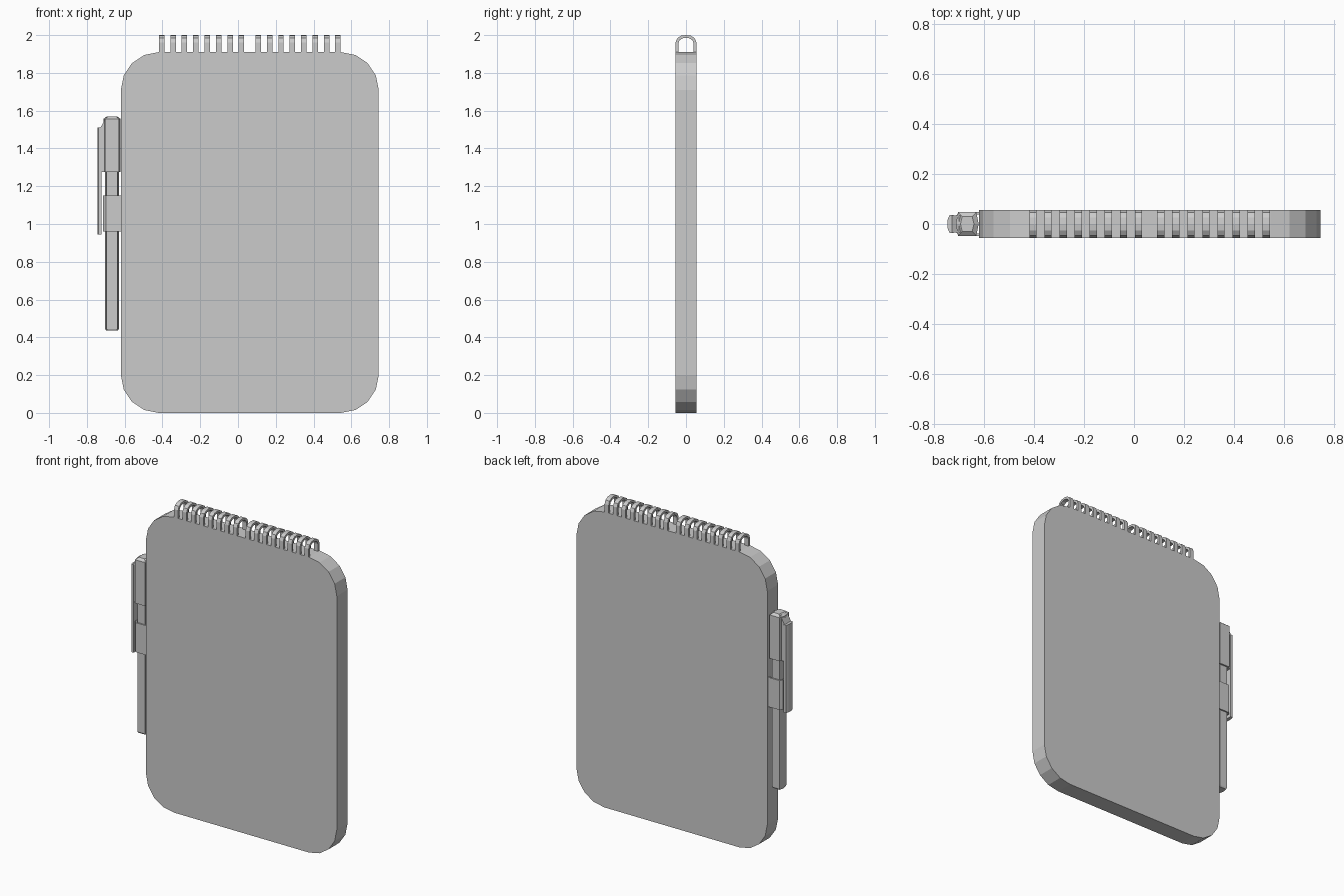
import bpy, bmesh
from math import sin, cos, pi

if "Cube" in bpy.data.objects:
    bpy.data.objects.remove(bpy.data.objects["Cube"])


def loft(name, sections):
    """Solid skinned through matching closed loops of 3D points."""
    bm = bmesh.new()
    rings = [[bm.verts.new(p) for p in s] for s in sections]
    n = len(rings[0])
    for a, b in zip(rings, rings[1:]):
        for i in range(n):
            j = (i + 1) % n
            bm.faces.new((a[i], a[j], b[j], b[i]))
    bm.faces.new(rings[0][::-1])
    bm.faces.new(rings[-1])
    bmesh.ops.recalc_face_normals(bm, faces=bm.faces)
    me = bpy.data.meshes.new(name)
    bm.to_mesh(me)
    bm.free()
    ob = bpy.data.objects.new(name, me)
    bpy.context.collection.objects.link(ob)
    return ob


def hexagon(cx, z, hx, hy, flat):
    pts = [(hx, 0), (flat, hy), (-flat, hy), (-hx, 0), (-flat, -hy), (flat, -hy)]
    return [(cx + x, y, z) for x, y in pts]


# Pad with rounded corners
X0, X1, H, D, R = -0.62, 0.745, 1.91, 0.055, 0.2
outline = []
for k, (cx, cz) in enumerate([(X1 - R, H - R), (X0 + R, H - R), (X0 + R, R), (X1 - R, R)]):
    for i in range(5):
        a = k * pi / 2 + i * pi / 8
        outline.append((cx + R * cos(a), cz + R * sin(a)))
loft("notepad_body", [[(x, y, z) for x, z in outline] for y in (-D, D)])

# Wire binding: two runs of eight arches
outer = [(-.055, 1.905), (-.055, 1.962), (-.046, 1.984), (-.025, 1.997), (0, 2.0)]
inner = [(-.040, 1.905), (-.040, 1.957), (-.034, 1.973), (-.019, 1.983), (0, 1.986)]
outer += [(-y, z) for y, z in outer[-2::-1]]
inner += [(-y, z) for y, z in inner[-2::-1]]
arch = outer + inner[::-1]
for start in (-0.404, 0.107):
    for i in range(8):
        x = start + i * 0.0603
        loft("binding_ring", [[(x + dx, y, z) for y, z in arch] for dx in (-.0145, .0145)])

# Pen barrel and cap
PX = -0.667
loft("pen_barrel", [hexagon(PX, 0.435, .031, .031, .024), hexagon(PX, 0.445, .036, .036, .028),
                    hexagon(PX, 1.30, .036, .036, .028)])
loft("pen_cap", [hexagon(PX, 1.275, .046, .047, .036), hexagon(PX, 1.556, .046, .047, .036),
                 hexagon(PX, 1.57, .027, .03, .02)])

# Clip and the sloped block joining it to the cap
clip = [(-.722, -.035), (-.722, .035), (-.738, .035), (-.745, .018),
        (-.745, -.018), (-.738, -.035)]
loft("pen_clip", [[(x, y, z) for x, y in clip] for z in (0.945, 1.512)])
block = [(-.735, 1.275), (-.735, 1.512), (-.727, 1.512), (-.699, 1.565), (-.68, 1.565), (-.68, 1.275)]
loft("clip_joint", [[(x, y, z) for x, z in block] for y in (-.033, .033)])

# Strap holding the pen on the pad
strap = [(-.61, .047), (-.70, .047), (-.714, .03), (-.714, -.03), (-.70, -.047), (-.61, -.047),
         (-.61, -.038), (-.697, -.038), (-.705, -.027), (-.705, .027), (-.697, .038), (-.61, .038)]
loft("pen_strap", [[(x, y, z) for x, y in strap] for z in (0.96, 1.15)])
